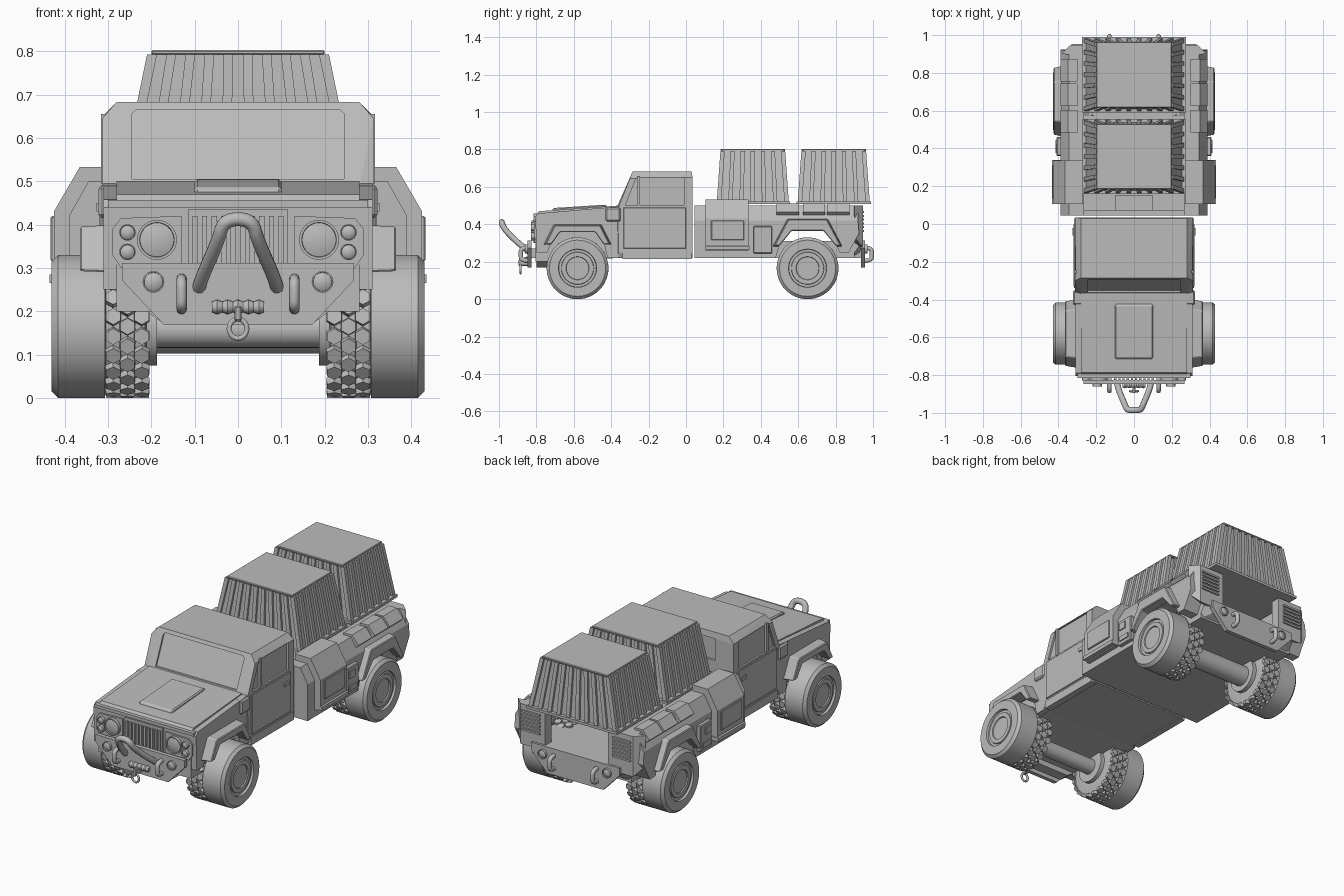
import bpy, bmesh
from math import sin, cos, pi, radians
from mathutils import Matrix, Vector

cube = bpy.data.objects.get("Cube")
if cube:
    bpy.data.objects.remove(cube, do_unlink=True)

grey = bpy.data.materials.new("plain_grey")
grey.use_nodes = True
grey.diffuse_color = (0.5, 0.5, 0.5, 1)
grey.node_tree.nodes["Principled BSDF"].inputs["Base Color"].default_value = (0.5, 0.5, 0.5, 1)


def finish(name, bm, mirror=False, bevel=0, smooth=False):
    bmesh.ops.recalc_face_normals(bm, faces=bm.faces)
    mesh = bpy.data.meshes.new(name)
    bm.to_mesh(mesh)
    bm.free()
    ob = bpy.data.objects.new(name, mesh)
    bpy.context.scene.collection.objects.link(ob)
    mesh.materials.append(grey)
    if bevel:
        mod = ob.modifiers.new("Bevel", "BEVEL")
        mod.width, mod.segments = bevel, 1
    if mirror:
        ob.modifiers.new("Mirror", "MIRROR")
    if smooth:
        bpy.ops.object.select_all(action="DESELECT")
        ob.select_set(True)
        bpy.context.view_layer.objects.active = ob
        bpy.ops.object.shade_smooth_by_angle(angle=radians(35))
    return ob


def prism(name, outline, x0, x1, taper=None, **kw):
    """Side outline of (y, z) points extruded along x; taper = (y, z, scale) shrinks the x1 end."""
    bm = bmesh.new()
    cy, cz, s = taper or (0, 0, 1)
    a = [bm.verts.new((x0, y, z)) for y, z in outline]
    b = [bm.verts.new((x1, cy + (y - cy) * s, cz + (z - cz) * s)) for y, z in outline]
    bm.faces.new(a)
    bm.faces.new(b)
    for i in range(len(a)):
        j = (i + 1) % len(a)
        bm.faces.new((a[i], a[j], b[j], b[i]))
    return finish(name, bm, **kw)


def box(name, x0, x1, y0, y1, z0, z1, **kw):
    return prism(name, [(y0, z0), (y1, z0), (y1, z1), (y0, z1)], x0, x1, **kw)


def hull(name, points, **kw):
    bm = bmesh.new()
    verts = [bm.verts.new(p) for p in points]
    bmesh.ops.convex_hull(bm, input=verts)
    bmesh.ops.dissolve_limit(bm, angle_limit=0.02, verts=bm.verts, edges=bm.edges)
    return finish(name, bm, **kw)


def lathe(name, profile, centre=(0, 0, 0), axis="X", steps=48, **kw):
    """Spin (radius, distance) points around an axis."""
    bm = bmesh.new()
    vs = [bm.verts.new((d, r, 0)) for r, d in profile]
    es = [bm.edges.new(p) for p in zip(vs, vs[1:])]
    bmesh.ops.spin(bm, geom=vs + es, axis=(1, 0, 0), cent=(0, 0, 0), angle=2 * pi, steps=steps)
    bmesh.ops.remove_doubles(bm, verts=bm.verts, dist=0.0001)
    turn = Matrix.Rotation(-pi / 2 if axis == "-Y" else pi / 2, 4, "Z") if axis != "X" else Matrix()
    bm.transform(Matrix.Translation(centre) @ turn)
    return finish(name, bm, smooth=True, **kw)


def tube(name, points, radius, cyclic=False):
    curve = bpy.data.curves.new(name, "CURVE")
    curve.dimensions = "3D"
    curve.bevel_depth, curve.bevel_resolution, curve.use_fill_caps = radius, 3, True
    sp = curve.splines.new("NURBS")
    sp.points.add(len(points) - 1)
    for p, co in zip(sp.points, points):
        p.co = (*co, 1)
    sp.use_endpoint_u, sp.use_cyclic_u, sp.order_u = not cyclic, cyclic, 3
    curve.materials.append(grey)
    ob = bpy.data.objects.new(name, curve)
    bpy.context.scene.collection.objects.link(ob)


def cut(target, cutter):
    mod = target.modifiers.new("Cut", "BOOLEAN")
    mod.operation, mod.object, mod.solver = "DIFFERENCE", cutter, "EXACT"
    cutter.hide_render = True
    cutter.hide_set(True)


# Wheels: smooth outer drum, tread on the inner half
drum = [(0, .418), (.06, .418), (.062, .424), (.085, .424), (.087, .418), (.1, .418), (.102, .43),
        (.15, .43), (.165, .415), (.165, .307), (.15, .305), (.15, .215), (.12, .21), (.09, .21), (.09, .187), (0, .187)]
for end, cy in (("front", -.58), ("rear", .65)):
    lathe(end + "_wheel", drum, (0, cy, .165), steps=64, mirror=True)
    bm = bmesh.new()
    for row, x in enumerate((.222, .255, .288)):
        for i in range(22):
            a = 2 * pi * (i + row % 2 / 2) / 22
            m = Matrix.Translation((x, cy + .156 * sin(a), .165 + .156 * cos(a))) @ Matrix.Rotation(-a, 4, "X")
            bmesh.ops.create_cone(bm, cap_ends=True, segments=6, radius1=.021, radius2=.019, depth=.017, matrix=m)
    finish(end + "_tread", bm, mirror=True)
    r = .042 if end == "front" else .055
    lathe(end + "_axle", [(0, -.2), (r, -.2), (r, .2), (0, .2)], (0, cy, .158))

# Engine bay and hood with wheel arches
nose = [(-.8, .25), (-.805, .44), (-.79, .458), (-.36, .495), (-.36, .22), (-.42, .22),
        (-.44, .31), (-.49, .37), (-.67, .37), (-.72, .31), (-.74, .25)]
prism("nose_side", nose, .2, .31, mirror=True)
prism("nose_core", [(-.805, .2), (-.805, .445), (-.785, .47), (-.36, .5), (-.36, .22), (-.74, .2)], -.28, .28)
prism("hood_scoop", [(-.72, .46), (-.71, .487), (-.43, .505), (-.41, .48)], -.1, .1, bevel=.006)
hull("hood_lip", [(x, y, z) for x in (-.3, .3) for y in (-.815, -.77) for z in (.44, .457)])
box("cowl_block", .235, .322, -.43, -.35, .415, .49, bevel=.008, mirror=True)
hull("chin", [(s * x, y, z) for s in (-1, 1) for y in (-.8, -.74) for x, z in ((.305, .31), (.305, .27), (.17, .17))])

# Fender flares
front_flare = [(-.765, .29), (-.71, .4), (-.45, .4), (-.395, .29), (-.43, .29), (-.48, .36), (-.68, .36), (-.73, .29)]
prism("front_flare", front_flare, .29, .365, taper=(-.58, .33, .93), mirror=True, bevel=.004)
rear_flare = [(.46, .28), (.54, .43), (.76, .43), (.84, .28), (.81, .28), (.74, .365), (.56, .365), (.49, .28)]
prism("rear_flare", rear_flare, .37, .425, taper=(.65, .36, .94), mirror=True, bevel=.004)

# Front face: grille, headlights, small lamps
box("grille_frame", -.115, .115, -.815, -.8, .3, .435)
for i in range(10):
    x = -.099 + i * .022
    box("grille_bar", x - .006, x + .006, -.825, -.81, .31, .42)
hull("lamp_panel", [(x, y, z) for y in (-.812, -.8) for x, z in
     ((.13, .42), (.13, .31), (.15, .3), (.27, .3), (.29, .33), (.29, .39), (.27, .415))], mirror=True)


def lamp(name, x, y, z, r, axis="-Y"):
    lathe(name, [(0, .012), (r * .5, .011), (r * .85, .006), (r * .87, .013), (r, .013), (r, -.02), (0, -.02)],
          (x, y, z), axis, 28, mirror=True)


lamp("headlight", .187, -.815, .365, .046)
lamp("upper_marker", .255, -.815, .382, .019)
lamp("lower_marker", .255, -.815, .337, .019)

# Cab with recessed windows
cab = hull("cab", [(s * x, y, z) for s in (-1, 1) for x, y, z in (
    (.3, -.37, .22), (.313, -.36, .25), (.313, -.365, .48), (.313, -.3, .645), (.28, -.285, .683), (.28, -.37, .49),
    (.3, .035, .22), (.313, .035, .25), (.313, .035, .65), (.28, .03, .683))])
hole = hull("windshield_cutter", [(s * x, y + d, z) for s in (-1, 1) for d in (-.06, .012)
            for x, y, z in ((.245, -.365, .505), (.245, -.299, .655), (.235, -.295, .665))])
cut(cab, hole)
for s in (-1, 1):
    cut(cab, prism("side_window_cutter", [(-.325, .5), (-.265, .65), (-.012, .65), (-.012, .5)], s * .303, s * .35))
cut(cab, box("rear_window_cutter", -.2, .2, .022, .08, .53, .65))
prism("door_panel", [(-.335, .27), (-.335, .49), (0, .49), (0, .27)], .3, .319, mirror=True, bevel=.003)
prism("window_post", [(-.26, .495), (-.245, .495), (-.245, .655), (-.26, .655)], .29, .316, mirror=True)
box("door_handle", .31, .326, -.06, -.02, .43, .45, mirror=True)
box("sill", .28, .318, -.34, .03, .215, .26, mirror=True)

# Cargo bed
box("bed_floor", -.3, .3, .045, .9, .22, .31)
wall = [(.045, .22), (.045, .42), (.92, .42), (.925, .35), (.87, .25), (.82, .25), (.79, .33), (.74, .37),
        (.56, .37), (.51, .33), (.48, .22)]
prism("bed_wall", wall, .265, .39, mirror=True)
hull("bed_wall_top", [(x, y, z) for y in (.045, .92) for x, z in ((.265, .42), (.39, .42), (.345, .5), (.265, .5))], mirror=True)
box("bed_bulkhead", -.27, .27, .045, .075, .3, .47)
box("bed_front_box", -.1, .1, .075, .15, .3, .44)
hull("rear_corner", [(x, y, z) for z0, z1, x, y in ((.28, .5, .19, .945), (.28, .5, .34, .945), (.33, .5, .385, .9),
     (.28, .5, .19, .89)) for z in (z0, z1)], mirror=True)
for i in range(6):
    box("rear_louver", .22, .33, .94, .953, .36 + i * .02, .37 + i * .02, mirror=True)
hull("tail_apron", [(s * x, y, z) for s in (-1, 1) for x, y, z in
     ((.3, .88, .22), (.3, .945, .31), (.25, .93, .25), (.3, .88, .31))])

# Side locker, fuel panel and rail boxes
hull("side_locker", [(x, y, z) for x, z in ((.27, .26), (.41, .26), (.425, .29), (.425, .43), (.365, .533), (.27, .533))
     for y in (.105, .335)], mirror=True)
box("locker_door", .41, .432, .135, .31, .315, .42, mirror=True, bevel=.003)
box("locker_step", .38, .435, .105, .34, .265, .285, mirror=True)
box("utility_panel", .38, .41, .36, .46, .245, .39, mirror=True, bevel=.004)
box("utility_hatch", .4, .416, .375, .42, .33, .37, mirror=True)
box("utility_slot", .4, .416, .375, .445, .265, .29, mirror=True)
for y in (.485, .625, .755):
    hull("rail_box", [(x, yy, z) for yy in (y, y + .118) for x, z in
         ((.3, .512), (.35, .512), (.39, .465), (.375, .45), (.3, .46))], mirror=True)

# Ribbed crates
def crate(name, cy):
    def ring(inset):
        return [(bx - inset, by - inset, z) for bx, by, z in ((.268, .193, .512), (.21, .173, .8))]
    inner = ring(.012)
    hull(name, [(s * x, cy + t * y, z - .003) for x, y, z in inner for s in (-1, 1) for t in (-1, 1)])
    box(name + "_lid", -.2, .2, cy - .173, cy + .173, .792, .803, bevel=.003)
    bottom, top = ring(0)
    bm = bmesh.new()
    for face in range(4):
        along, out = (0, 1) if face % 2 else (1, 0)
        sign = 1 if face < 2 else -1
        n = 10 if along == 0 else 7
        for i in range(n):
            pts = []
            for half in (bottom, top):
                t = (2 * i / (n - 1) - 1) * (half[along] - .012)
                for w in (-.011, .011):
                    for d in (.014, 0):
                        p = Vector((0, cy, half[2] - (.008 if half is top else 0)))
                        p[along] += t + w
                        p[out] += sign * (half[out] - d)
                        pts.append(bm.verts.new(p))
            bmesh.ops.convex_hull(bm, input=pts)
    finish(name + "_ribs", bm)
    box(name + "_rim", -.274, .274, cy - .199, cy + .199, .508, .522)


crate("front_crate", .357)
crate("rear_crate", .79)

# Bumpers with lamps and hooks at both ends
for end, y, d in (("front", -.825, -1), ("rear", .935, 1)):
    hull(end + "_bumper", [(s * x, yy, z) for s in (-1, 1) for yy in (y, y + d * .022)
         for x, z in ((.268, .312), (.268, .272), (.17, .168))])
    box(end + "_bumper_mount", .12, .18, y - d * .07, y + d * .01, .22, .27, mirror=True)
    lamp(end + "_bumper_lamp", .195, y + d * .022, .268, .025, "-Y" if d < 0 else "Y")
    for x in (-.13, .13):
        f = y + d * .015
        tube(end + "_tow_hook", [(x, f, .275), (x, f + d * .04, .275), (x, f + d * .045, .24),
                                 (x, f + d * .04, .205), (x, f, .205)], .012)

# Winch, shackle ring and bull bar
lathe("winch_roller", [(0, -.06)] + [(r, -.06 + i * .012) for i in range(11) for r in ((.017,) if i % 2 else (.012,))]
      + [(0, .06)], (0, -.853, .21), steps=16)
tube("shackle_ring", [(.022 * cos(a * pi / 4), -.885, .16 + .024 * sin(a * pi / 4)) for a in range(8)], .006, True)
box("shackle_link", -.008, .008, -.895, -.84, .178, .212, bevel=.003)
tube("bull_bar", [(-.09, -.84, .255), (-.085, -.87, .275), (-.045, -.965, .365), (-.035, -.985, .405), (0, -.985, .415),
                  (.035, -.985, .405), (.045, -.965, .365), (.085, -.87, .275), (.09, -.84, .255)], .016)
